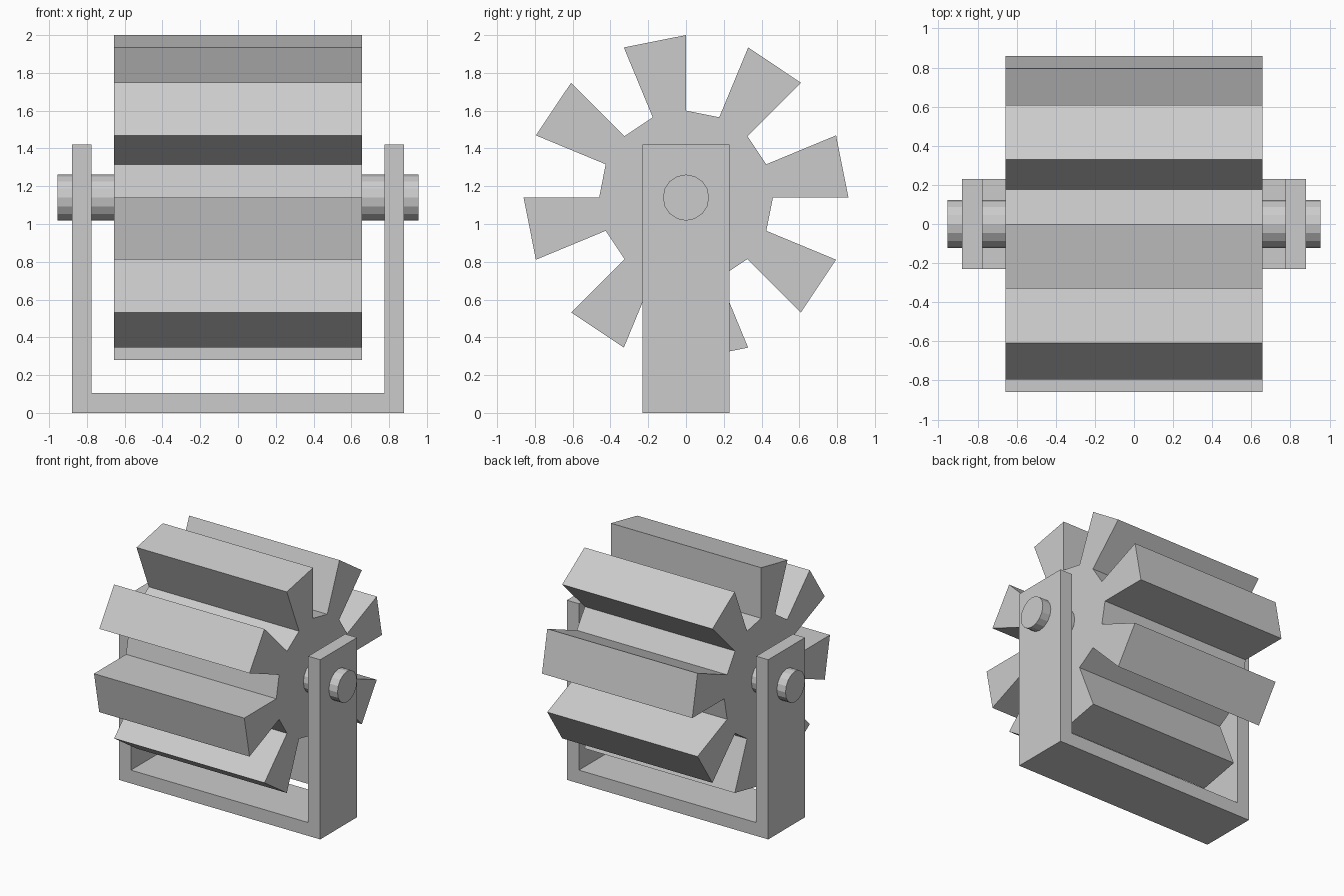
import bpy
from math import cos, sin, pi

if "Cube" in bpy.data.objects:
    bpy.data.objects.remove(bpy.data.objects["Cube"])

AXIS_Z = 1.14


def extrude_profile(name, pts, half, axis):
    """Closed profile extruded symmetrically along x or y."""
    n = len(pts)
    place = (lambda p, d: (d, p[0], p[1])) if axis == 'x' else (lambda p, d: (p[0], d, p[1]))
    verts = [place(p, -half) for p in pts] + [place(p, half) for p in pts]
    faces = [tuple(reversed(range(n))), tuple(range(n, 2 * n))]
    faces += [(i, (i + 1) % n, (i + 1) % n + n, i + n) for i in range(n)]
    if axis == 'y':
        faces = [tuple(reversed(f)) for f in faces]
    mesh = bpy.data.meshes.new(name)
    mesh.from_pydata(verts, [], faces)
    mesh.update()
    obj = bpy.data.objects.new(name, mesh)
    bpy.context.collection.objects.link(obj)
    return obj


def polar(r, step):
    a = step * pi / 8
    return (r * cos(a), AXIS_Z + r * sin(a))


# Paddle wheel: eight radial teeth, each one sixteenth of a turn
wheel = []
for k in range(0, 16, 2):
    wheel += [polar(0.46, k), polar(0.86, k), polar(0.86, k + 1), polar(0.46, k + 1)]
extrude_profile("paddle_wheel", wheel, 0.657, 'x')

# U-shaped stand
stand = [(-0.88, 0), (0.88, 0), (0.88, 1.42), (0.775, 1.42),
         (0.775, 0.105), (-0.775, 0.105), (-0.775, 1.42), (-0.88, 1.42)]
extrude_profile("stand", stand, 0.23, 'y')

# Axle through the wheel and both uprights
extrude_profile("axle", [polar(0.122, k) for k in range(16)], 0.955, 'x')
